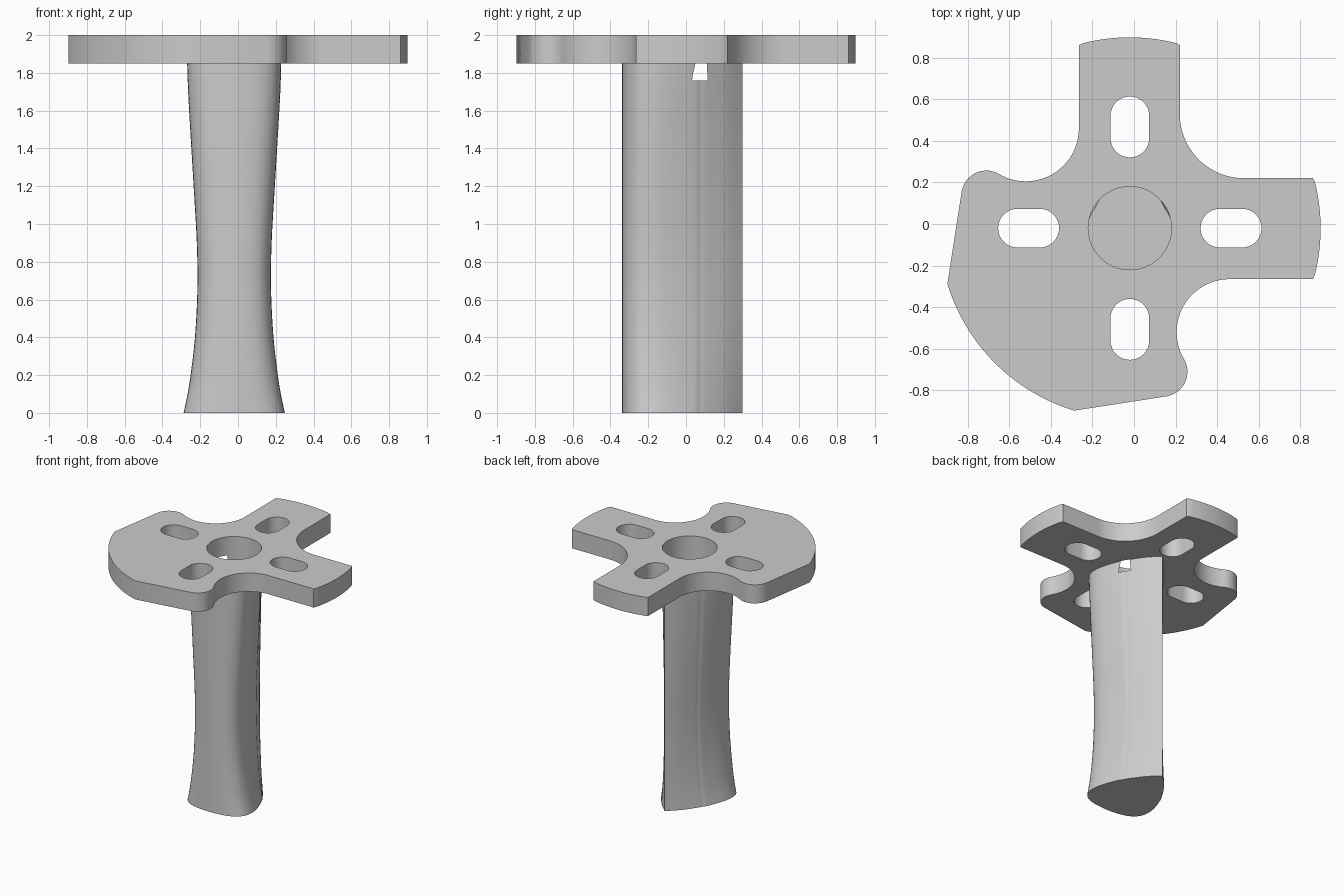
import bpy, bmesh, math
from mathutils import Vector

if "Cube" in bpy.data.objects:
    bpy.data.objects.remove(bpy.data.objects["Cube"])

C = -0.02                      # axis of the handle and bore, same in x and y
TOP, UNDER, FLOOR = 2.0, 1.85, 1.76
BORE, RIM = 0.2, 0.917

grey = bpy.data.materials.new("plain grey")
grey.use_nodes = True
colour = (0.6, 0.6, 0.6, 1)
grey.diffuse_color = colour
grey.node_tree.nodes["Principled BSDF"].inputs["Base Color"].default_value = colour


def arc(cx, cy, r, start, end, n=16):
    """Points along an arc, angles in degrees."""
    angles = [math.radians(start + (end - start) * i / n) for i in range(n + 1)]
    return [(cx + r * math.cos(a), cy + r * math.sin(a)) for a in angles]


def smooth_path(points, steps):
    """Catmull-Rom curve through the points."""
    p = [Vector(q) for q in points]
    p = [2 * p[0] - p[1]] + p + [2 * p[-1] - p[-2]]
    out = []
    for a, b, c, d in zip(p, p[1:], p[2:], p[3:]):
        for i in range(steps):
            t = i / steps
            out.append(0.5 * (2 * b + (c - a) * t + (2 * a - 5 * b + 4 * c - d) * t ** 2
                              + (3 * b - a - 3 * c + d) * t ** 3))
    return out + [p[-2]]


def activate(obj):
    bpy.ops.object.select_all(action='DESELECT')
    obj.select_set(True)
    bpy.context.view_layer.objects.active = obj


def finish(obj):
    obj.data.materials.clear()
    obj.data.materials.append(grey)
    activate(obj)
    bpy.ops.object.shade_smooth_by_angle(angle=math.radians(30))


# Plate outline: one half, then its mirror across the x = y diagonal
half = arc(0.53, 0.53, 0.31, 225, 270)
half += [(0.86, 0.22)] + arc(C, C, RIM, 14, -14) + [(0.86, -0.265)]
half += arc(0.46, -0.52, 0.255, 90, 210, 24)
half += arc(0.137, -0.71, 0.12, 30, -81)[1:]
half += arc(C, C, RIM, 253, 225)
outline = half + [(y, x) for x, y in reversed(half[1:-1])]


def slot(turn):
    """Rounded slot, turned about the plate axis."""
    pts = arc(0.54, 0, 0.093, -90, 90) + arc(0.433, 0, 0.093, 90, 270)
    c, s = math.cos(turn), math.sin(turn)
    return [(C + x * c - y * s, C + x * s + y * c) for x, y in pts]


# Plate: filled outline with a round bore and four slots
curve = bpy.data.curves.new("mounting_plate", 'CURVE')
curve.dimensions = '2D'
curve.fill_mode = 'BOTH'
curve.extrude = (TOP - UNDER) / 2
loops = [outline, arc(C, C, BORE, 0, 360, 64)[:-1]]
loops += [slot(math.pi / 2 * k) for k in range(4)]
for loop in loops:
    spline = curve.splines.new('POLY')
    spline.points.add(len(loop) - 1)
    for point, (x, y) in zip(spline.points, loop):
        point.co = (x, y, 0, 1)
    spline.use_cyclic_u = True
plate = bpy.data.objects.new("mounting_plate", curve)
bpy.context.collection.objects.link(plate)
plate.location.z = (TOP + UNDER) / 2
activate(plate)
bpy.ops.object.convert(target='MESH')
plate = bpy.context.object
bm = bmesh.new()
bm.from_mesh(plate.data)
bmesh.ops.remove_doubles(bm, verts=bm.verts, dist=0.0002)
bmesh.ops.recalc_face_normals(bm, faces=bm.faces)
bm.to_mesh(plate.data)
bm.free()
finish(plate)

# Handle: teardrop section (width factor, y), sharp at the back
side = [(0, 0.30), (0.33, 0.213), (0.61, 0.11), (0.685, 0.075), (0.77, 0.04),
        (0.93, -0.07), (1, -0.17), (0.92, -0.26), (0.6, -0.32), (0, -0.34)]
section = smooth_path(side + [(-x, y) for x, y in side[-2::-1]], 4)[:-1]
# Half width of the handle against height
flare = smooth_path([(0, 0.268), (0.1, 0.247), (0.2, 0.231), (0.4, 0.208), (0.65, 0.195),
                     (0.9, 0.198), (1.2, 0.215), (1.5, 0.233), (1.7, 0.244), (UNDER, 0.249)], 4)
bm = bmesh.new()
rings = [[bm.verts.new((C + f * w, y, z)) for f, y in section] for z, w in flare]
n = len(section)
for low, high in zip(rings, rings[1:]):
    for i in range(n):
        j = (i + 1) % n
        bm.faces.new((low[i], low[j], high[j], high[i]))
bm.faces.new(rings[0])
bm.faces.new(rings[-1])
bmesh.ops.recalc_face_normals(bm, faces=bm.faces)
mesh = bpy.data.meshes.new("handle")
bm.to_mesh(mesh)
bm.free()
handle = bpy.data.objects.new("handle", mesh)
bpy.context.collection.objects.link(handle)

# Bore pocket, breaking through the thin sides of the handle
depth = 0.3
bpy.ops.mesh.primitive_cylinder_add(vertices=64, radius=BORE, depth=depth,
                                    location=(C, C, FLOOR + depth / 2))
cutter = bpy.context.object
cutter.name = "bore_cutter"
cutter.hide_render = True
cut = handle.modifiers.new("bore", 'BOOLEAN')
cut.operation = 'DIFFERENCE'
cut.solver = 'EXACT'
cut.object = cutter
activate(handle)
bpy.ops.object.modifier_apply(modifier=cut.name)
bpy.data.objects.remove(cutter)
finish(handle)
